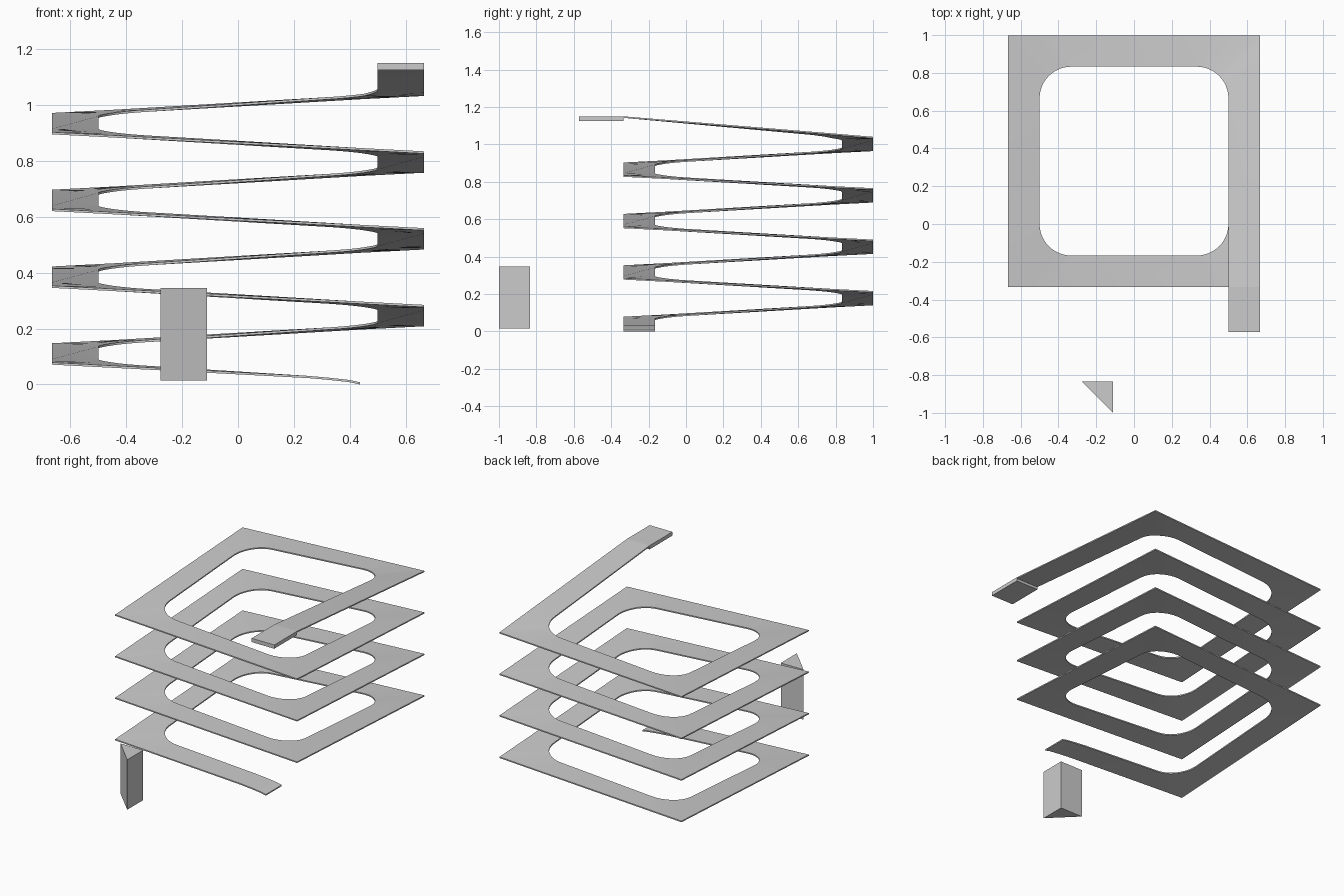
import bpy, bmesh
from math import cos, sin, pi, radians
from mathutils import Matrix, Vector

if "Cube" in bpy.data.objects:
    bpy.data.objects.remove(bpy.data.objects["Cube"])

OUT, INN, RAD = 0.666, 0.5, 0.168   # half widths of the square spiral, inner corner radius
CY = 0.333                          # spiral centre in y
THICK = 0.008
RISE, LAST_RISE = 0.0687, 0.111     # height gained per side, and on the final ramp
CORNERS, SEG = 15, 12


def finish(name, bm):
    bmesh.ops.recalc_face_normals(bm, faces=bm.faces)
    me = bpy.data.meshes.new(name)
    bm.to_mesh(me)
    bm.free()
    ob = bpy.data.objects.new(name, me)
    bpy.context.collection.objects.link(ob)
    return ob


def prism(name, pts, z0, z1):
    bm = bmesh.new()
    f = bm.faces.new([bm.verts.new((x, y, z0)) for x, y in pts])
    r = bmesh.ops.extrude_face_region(bm, geom=[f])
    for v in r["geom"]:
        if isinstance(v, bmesh.types.BMVert):
            v.co.z = z1
    return finish(name, bm)


# Spiral track: list of (outer point, inner point, top height)
sections = [(Vector((x, -OUT)), Vector((x, -INN)), z)
            for x, z in ((0.437, 0.008), (0.40, 0.016), (0.33, 0.024), (0.25, 0.031))]
c = INN - RAD
for k in range(CORNERS):
    rot = Matrix.Rotation(-k * pi / 2, 2)
    zc = 0.079 + k * RISE
    after = LAST_RISE if k == CORNERS - 1 else RISE
    for j in range(SEG + 1):
        a = 1.5 * pi - j / SEG * pi / 2
        p = Vector((-c + RAD * cos(a), -c + RAD * sin(a)))
        m = max(abs(p.x), abs(p.y))
        f = min(abs(p.x), abs(p.y)) / m
        z = zc - RISE / 2 * (1 - f) if j < SEG / 2 else zc + after / 2 * (1 - f)
        sections.append((rot @ (p * OUT / m), rot @ p, z))
sections.append((Vector((OUT, -OUT)), Vector((INN, -OUT)), 1.15))

bm = bmesh.new()
rings = []
for o, i, z in sections:
    rings.append([bm.verts.new((q.x, q.y + CY, h)) for q, h in
                  ((o, z), (i, z), (i, z - THICK), (o, z - THICK))])
for r, s in zip(rings, rings[1:]):
    for n in range(4):
        bm.faces.new((r[n], r[(n + 1) % 4], s[(n + 1) % 4], s[n]))
bm.faces.new(rings[0])
bm.faces.new(rings[-1])
track = finish("spiral_track", bm)
bpy.context.view_layer.objects.active = track
track.select_set(True)
bpy.ops.object.shade_smooth_by_angle(angle=radians(30))

# Flat landing at the top of the track
prism("top_landing", [(INN, -0.572), (OUT, -0.572), (OUT, -0.333), (INN, -0.333)], 1.125, 1.15)

# Separate triangular post in front
prism("wedge_post", [(-0.278, -0.833), (-0.111, -1.0), (-0.111, -0.833)], 0.015, 0.346)
